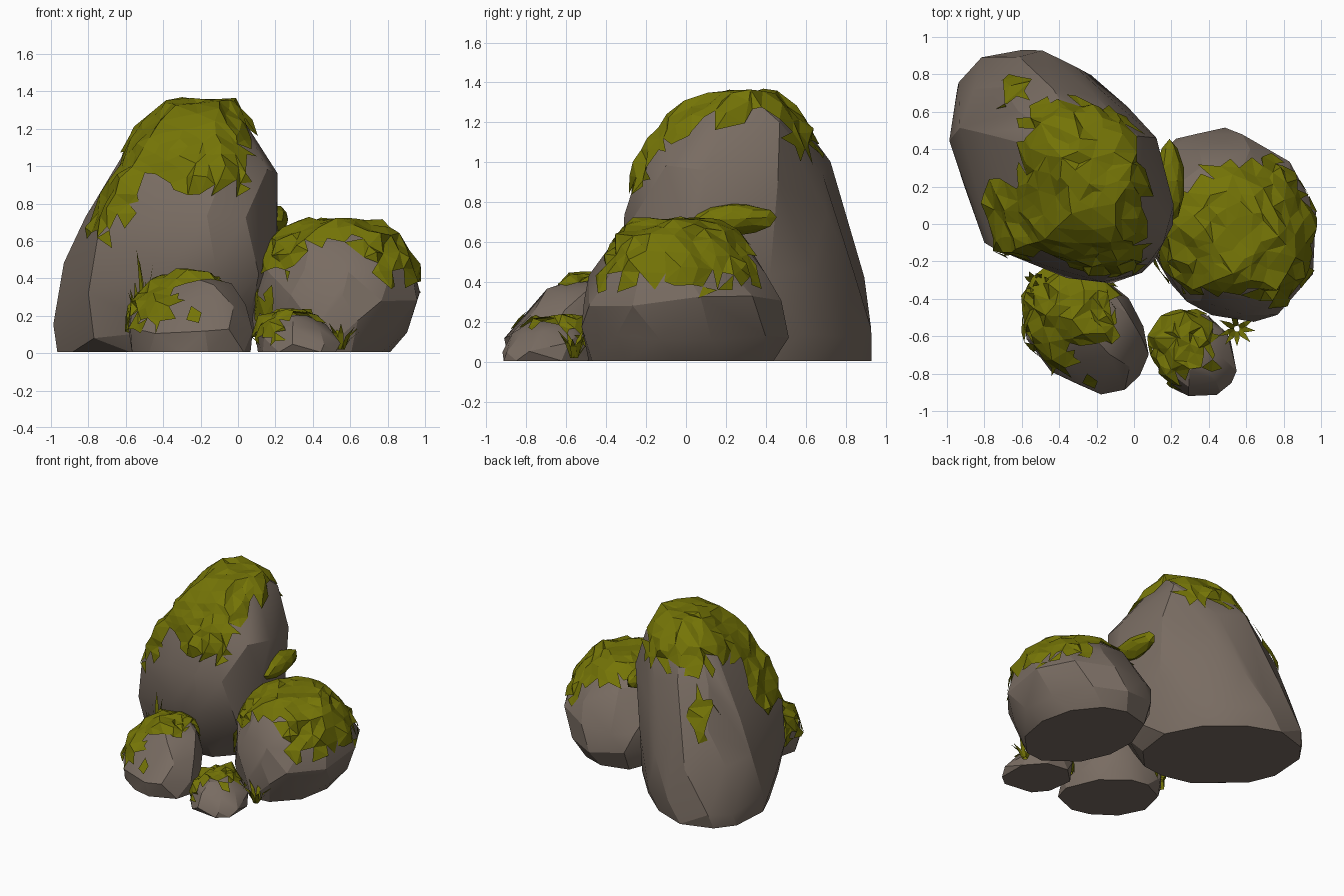
import bpy, bmesh, math, random
from mathutils import Vector

if "Cube" in bpy.data.objects:
    bpy.data.objects.remove(bpy.data.objects["Cube"])

random.seed(11)
U = random.uniform


def material(name, rgb):
    m = bpy.data.materials.new(name)
    m.diffuse_color = (*rgb, 1)
    m.use_nodes = True
    m.node_tree.nodes["Principled BSDF"].inputs["Base Color"].default_value = m.diffuse_color
    return m


ROCK = material("warm_grey_stone", (0.19, 0.15, 0.122))
MOSS = material("olive_moss", (0.175, 0.175, 0.002))


def finish(bm, name, mat, sharp=None):
    me = bpy.data.meshes.new(name)
    bm.normal_update()
    bm.to_mesh(me)
    bm.free()
    me.materials.append(mat)
    if sharp:
        me.shade_smooth()
        me.set_sharp_from_angle(angle=math.radians(sharp))
    ob = bpy.data.objects.new(name, me)
    bpy.context.collection.objects.link(ob)


def boulder(name, rings, skew, sides, ridge=()):
    """Convex stone around stacked skewed ellipses (z, x0, x1, y0, y1) and ridge points."""
    bm = bmesh.new()
    for p in ridge:
        bm.verts.new(p)
    for i, (z, x0, x1, y0, y1) in enumerate(rings):
        phase = U(0, 1)
        for k in range(sides):
            t = (k + phase + U(-.2, .2)) * math.tau / sides
            r = U(.99, 1.045)
            dz = 0 if i == 0 else U(-.035, .035)
            if i == len(rings) - 1:
                dz *= .4
            bm.verts.new(((x0 + x1) / 2 + (x1 - x0) / 2 * r * math.cos(t),
                          (y0 + y1) / 2 + (y1 - y0) / 2 * r * math.sin(t - skew),
                          z + dz))
    res = bmesh.ops.convex_hull(bm, input=bm.verts[:])
    junk = {g for g in res["geom_interior"] + res["geom_unused"]
            if isinstance(g, bmesh.types.BMVert)}
    bmesh.ops.delete(bm, geom=list(junk), context='VERTS')
    bmesh.ops.dissolve_limit(bm, angle_limit=math.radians(6),
                             verts=bm.verts[:], edges=bm.edges[:])
    bmesh.ops.recalc_face_normals(bm, faces=bm.faces[:])
    copy = bm.copy()
    finish(bm, name, ROCK, 20)
    return copy


def moss(bm, name, zones, size):
    """Ragged shell lifted off the stone inside zones (x0, x1, y0, y1, z0, z1)."""
    bmesh.ops.triangulate(bm, faces=bm.faces[:])
    for _ in range(5):
        long = [e for e in bm.edges if e.calc_length() > size]
        if not long:
            break
        bmesh.ops.subdivide_edges(bm, edges=long, cuts=1)
        bmesh.ops.triangulate(bm, faces=bm.faces[:])
    bm.normal_update()

    def inside(f):
        c = f.calc_center_median() + Vector((U(-.03, .03), U(-.03, .03), U(-.04, .04)))
        return any(a < c.x < b and d < c.y < e and g < c.z < h
                   for a, b, d, e, g, h in zones)

    drop = [f for f in bm.faces if not inside(f)]
    layer = bm.verts.layers.float_vector.new("lift")
    for v in bm.verts:
        v[layer] = v.normal
    bmesh.ops.delete(bm, geom=drop, context='FACES')
    for v in bm.verts:
        n = Vector(v[layer])
        if v.is_boundary:
            side = Vector((U(-1, 1), U(-1, 1), U(-1.2, .6))) * size * .22
            v.co += n * U(.003, .025) + side - n * side.dot(n)
        else:
            v.co += n * U(.012, .042) + Vector((U(-1, 1), U(-1, 1), 0)) * size * .15
        v.co.z = max(v.co.z, .01)
    bm.verts.layers.float_vector.remove(layer)
    finish(bm, name, MOSS)


# Stones, with the moss that grows on each
T = 9
big = boulder("tall_boulder", [
    (.005, -.975, .02, -.10, .92), (.13, -.99, .10, -.18, .92),
    (.45, -.93, .20, -.32, .88), (.72, -.80, .20, -.31, .80),
    (.97, -.67, .195, -.22, .71), (1.19, -.53, .07, -.08, .58),
    (1.32, -.38, -.02, .12, .46)], .32, 12,
    [(-.77, -.05, .08), (-.80, -.10, .32), (-.75, -.13, .62), (-.60, -.12, .92),
     (-.46, -.07, 1.14), (-.31, .06, 1.29), (.02, .47, 1.2), (.12, .46, .9)])
moss(big, "tall_boulder_moss", [
    (-.57, -.02, 0, .65, 1.04, T), (-.6, .05, -.3, .36, .95, T),
    (-.36, .04, -.36, 0, .88, T), (-.82, -.52, -.18, .2, .64, T),
    (-.69, -.54, .64, .76, .6, .95)], .13)

right = boulder("round_boulder", [
    (.005, .12, .81, -.49, .44), (.14, .08, .90, -.515, .505),
    (.30, .07, .99, -.515, .50), (.45, .09, .94, -.47, .42),
    (.60, .17, .85, -.37, .31), (.675, .32, .74, -.24, .18)], .15, 11)
moss(right, "round_boulder_moss", [
    (.08, .96, -.3, .03, .45, T), (.24, .93, -.36, .16, .42, T),
    (.4, .92, -.3, .31, .42, T), (.7, .97, -.44, .36, .4, T),
    (0, .2, -.35, -.1, .2, .33)], .12)

left = boulder("small_boulder", [
    (.005, -.56, .06, -.89, -.27), (.12, -.60, .07, -.90, -.25),
    (.25, -.56, .04, -.80, -.24), (.34, -.46, -.03, -.70, -.28),
    (.405, -.34, -.12, -.58, -.34)], .3, 10)
moss(left, "small_boulder_moss", [
    (-.62, -.1, -.64, -.2, .27, T), (-.62, -.33, -.78, -.25, .15, T),
    (-.3, -.2, -.9, -.76, .14, .2)], .1)

pebble = boulder("smallest_stone", [
    (.005, .10, .54, -.925, -.46), (.07, .09, .545, -.925, -.46),
    (.14, .14, .47, -.88, -.47), (.19, .2, .38, -.78, -.5)], .2, 8)
moss(pebble, "smallest_stone_moss", [
    (.08, .41, -.78, -.4, .12, T), (.08, .25, -.86, -.4, .07, T)], .09)

# Moss lump wedged between the two large boulders
bm = bmesh.new()
bmesh.ops.create_icosphere(bm, subdivisions=2, radius=1)
for v in bm.verts:
    x, y, z = v.co * U(.88, 1.1)
    v.co = (.19 + x * .075, .23 + y * .22, .715 + z * .08 + y * .01)
finish(bm, "wedged_moss", MOSS)


# Grass tufts made of bent tapering blades
def tuft(name, x, y, z, count, height, spread):
    bm = bmesh.new()
    for i in range(count):
        a = i * math.tau / count + U(-.4, .4)
        out = Vector((math.cos(a), math.sin(a), 0))
        w = Vector((-out.y, out.x, 0)) * .014
        h = height * U(.55, 1)
        root = Vector((x, y, z)) + out * .015
        mid = root + out * spread * .35 + Vector((0, 0, h * .6))
        tip = root + out * spread * U(.7, 1) + Vector((0, 0, h))
        p = [bm.verts.new(c) for c in (root - w, root + w, mid + w, mid - w, tip)]
        bm.faces.new(p[:4])
        bm.faces.new((p[3], p[2], p[4]))
    finish(bm, name, MOSS)


tuft("left_grass", -.53, -.31, .14, 7, .26, .06)
tuft("left_tall_blade", -.50, -.30, .2, 3, .38, .04)
tuft("right_grass", .55, -.56, .02, 9, .15, .1)
